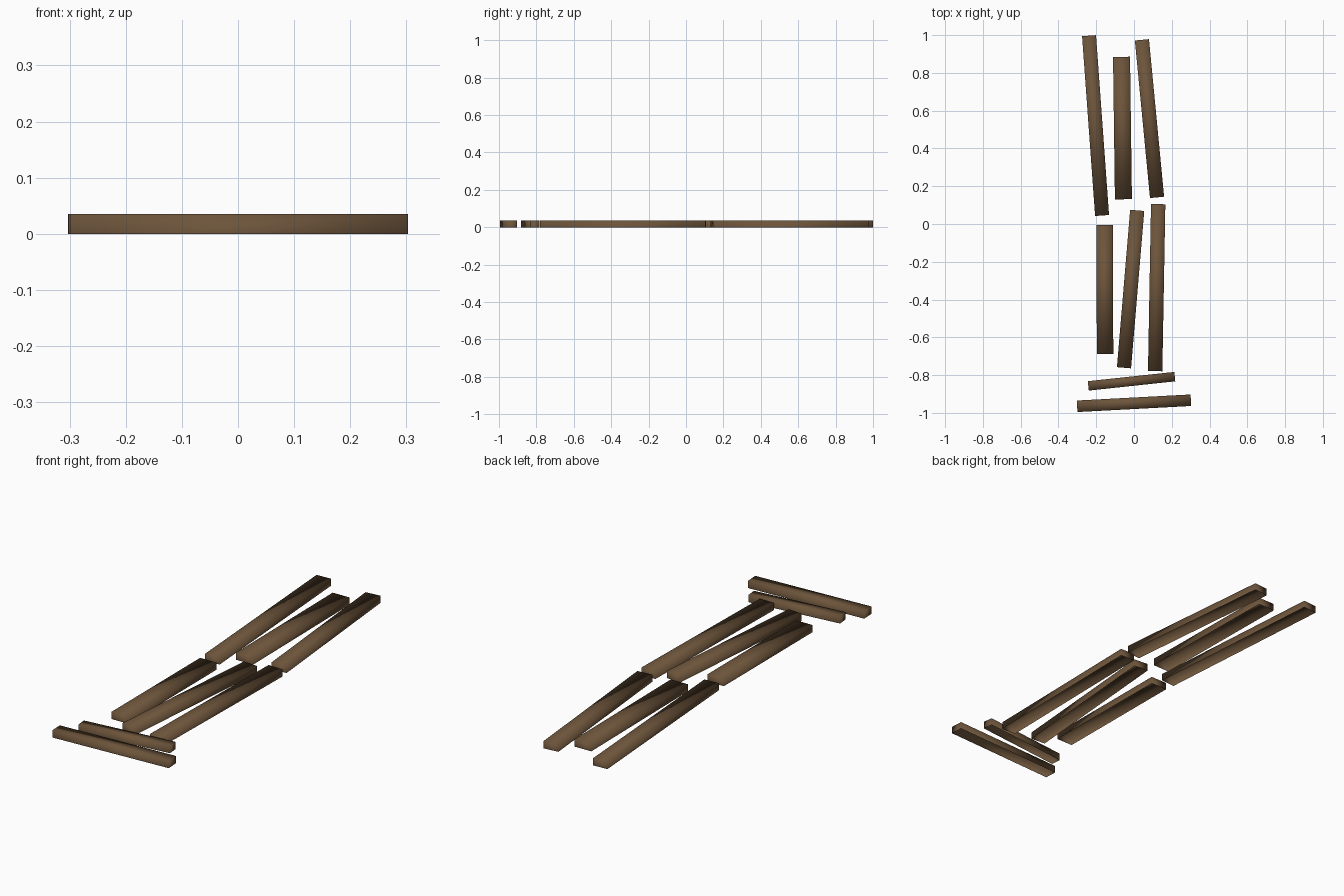
import bpy
from mathutils import Vector

if "Cube" in bpy.data.objects:
    bpy.data.objects.remove(bpy.data.objects["Cube"])

HEIGHT = 0.035

wood = bpy.data.materials.new("dark brown wood")
wood.diffuse_color = (0.15, 0.088, 0.043, 1)
wood.use_nodes = True
wood.node_tree.nodes["Principled BSDF"].inputs["Base Color"].default_value = wood.diffuse_color


def plank(name, start, end, width):
    """Hollow plank, open underneath, running between two end midpoints."""
    a, b = Vector(start), Vector(end)
    d = (b - a).normalized()
    side = Vector((-d.y, d.x)) * width / 2
    ring = [a - side, b - side, b + side, a + side]
    verts = [(p.x, p.y, z) for z in (0, HEIGHT) for p in ring]
    faces = [(4, 5, 6, 7)] + [(i, (i + 1) % 4, (i + 1) % 4 + 4, i + 4) for i in range(4)]
    mesh = bpy.data.meshes.new(name)
    mesh.from_pydata(verts, [], faces)
    mesh.materials.append(wood)
    mesh.shade_smooth()  # soft gradient over the whole plank
    bpy.context.collection.objects.link(bpy.data.objects.new(name, mesh))


# rear row of long planks
plank("rear_plank_left", (-0.169, 0.045), (-0.238, 0.997), 0.074)
plank("rear_plank_middle", (-0.056, 0.131), (-0.066, 0.885), 0.09)
plank("rear_plank_right", (0.122, 0.141), (0.042, 0.975), 0.075)
# front row of long planks
plank("front_plank_left", (-0.153, -0.688), (-0.156, -0.005), 0.087)
plank("front_plank_middle", (-0.053, -0.761), (0.017, 0.072), 0.075)
plank("front_plank_right", (0.112, -0.779), (0.128, 0.105), 0.076)
# crosswise planks at the front end
plank("cross_plank_inner", (-0.242, -0.857), (0.216, -0.808), 0.05)
plank("cross_plank_outer", (-0.301, -0.965), (0.301, -0.933), 0.061)
